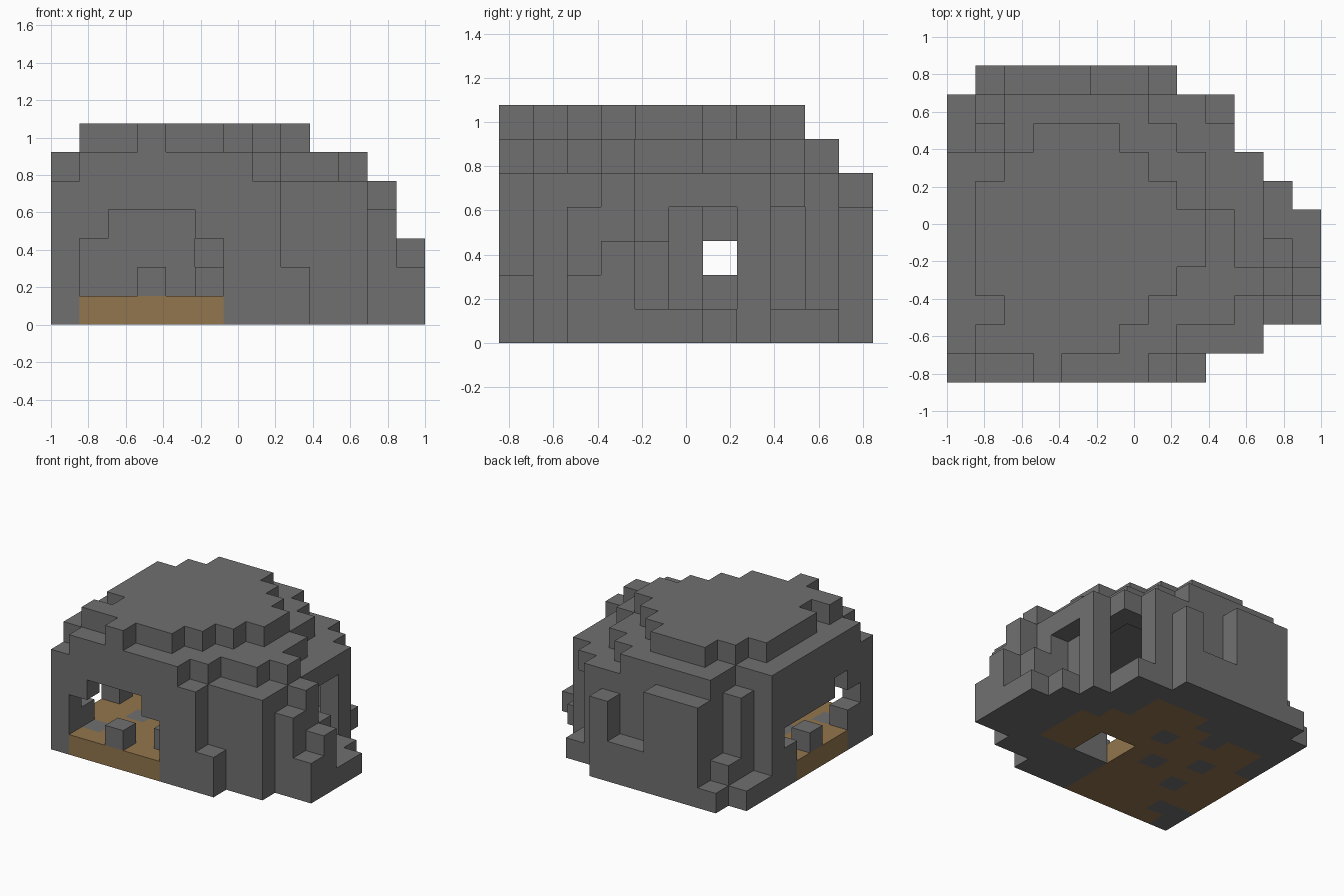
import bpy
import bmesh
from mathutils import Vector

cube = bpy.data.objects.get("Cube")
if cube:
    bpy.data.objects.remove(cube, do_unlink=True)

COLS, ROWS = 13, 11
UNIT = 2 / COLS


def material(name, color):
    mat = bpy.data.materials.new(name)
    mat.use_nodes = True
    mat.diffuse_color = color
    mat.node_tree.nodes["Principled BSDF"].inputs["Base Color"].default_value = color
    return mat


def box(xs, ys, zs):
    """All cells inside inclusive ranges; a plain number means a single cell."""
    spans = [s if isinstance(s, tuple) else (s, s) for s in (xs, ys, zs)]
    rx, ry, rz = [range(a, b + 1) for a, b in spans]
    return {(x, y, z) for x in rx for y in ry for z in rz}


def layer(spans, zs, first_row=0):
    """One left-to-right span of cells per row, front to back."""
    cells = set()
    for row, span in enumerate(spans, first_row):
        cells |= box(span, row, zs)
    return cells


# Stone footprint on the ground
base = layer([(0, 8), (0, 10)] + [(0, 12)] * 4
             + [(0, 11), (0, 10), (0, 9), (0, 9), (1, 7)], 0)

# Outer walls
walls = layer([(0, 7)] + [(0, 10)] * 7 + [(1, 9), (2, 8), (2, 7)], (1, 4))

# Stepped roof: lower tier and cap
roof = layer([(1, 6), (0, 7), (0, 9), (0, 10), (0, 9), (0, 9),
              (0, 8), (0, 8), (2, 7), (2, 6)], 5)
cap = layer([3, (1, 5), (2, 6), (1, 7), (1, 8), (1, 8), (1, 7), (2, 6), (3, 5)], 6)

# Hollow chamber, closed wherever the roof does not cover it
chamber = layer([(1, 5), (1, 5)] + [(1, 9)] * 5 + [(5, 8)], (1, 4), 1)
walls -= {c for c in chamber if c[2] < 4 or (c[0], c[1], 5) in roof}

# Front mouth and side mouth
walls -= box((1, 5), 0, (1, 2)) | box((2, 4), 0, 3)
walls -= box(0, (2, 5), 1) | box(0, (1, 6), 2) | box(0, 2, 3)

# Windows and the notches in the rear wall
walls -= box(10, (5, 6), (1, 3)) | box(9, 8, (1, 3))
walls -= box((5, 6), 10, (2, 4)) | box(7, 10, 4)

# Boulders leaning on the outside and an inner pillar
boulders = (box(8, 0, 1) | box(11, 2, (1, 3)) | box(11, 3, (1, 4))
            | box(11, 4, (1, 2)) | box(12, 2, 1) | box(12, 3, (1, 2))
            | box(1, 9, 1))
pillar = box(9, 5, (1, 3))

# Loose stones on the chamber floor
stones = box(3, 0, 1) | box(5, 1, 1) | box(0, 4, 1)

# Earth floor with a pit and scattered stone slabs
floor = layer([(1, 5), (1, 5), (0, 5), (0, 9), (0, 9), (0, 9),
               (1, 8), (1, 7), (5, 7)], 0)
pit = box((6, 7), (3, 4), 0)
for x, y in [(1, 1), (2, 3), (4, 4), (2, 5), (5, 6), (3, 7)]:
    floor.discard((x, y, 0))
base -= floor | pit
floor -= pit

grey = material("stone grey", (0.165, 0.163, 0.163, 1))
brown = material("earth brown", (0.29, 0.18, 0.075, 1))

parts = [
    ("stone_base", base, grey),
    ("cave_walls", walls, grey),
    ("roof_tier", roof, grey),
    ("roof_cap", cap, grey),
    ("boulders", boulders, grey),
    ("inner_pillar", pillar, grey),
    ("loose_stones", stones, grey),
    ("earth_floor", floor, brown),
]
solid = set().union(*(cells for _, cells, _ in parts))


def build(name, cells, mat):
    """Mesh the exposed sides of a group of cells."""
    bm = bmesh.new()
    origin = Vector((COLS / 2, ROWS / 2, 0))
    for cell in sorted(cells):
        centre = Vector(cell) + Vector((0.5, 0.5, 0.5)) - origin
        for axis in range(3):
            for sign in (-1, 1):
                normal = Vector((0, 0, 0))
                normal[axis] = sign
                if tuple(int(c + n) for c, n in zip(cell, normal)) in solid:
                    continue
                u = Vector((0, 0, 0))
                u[(axis + 1) % 3] = 0.5
                v = normal.cross(u)
                mid = centre + normal / 2
                corners = (mid - u - v, mid + u - v, mid + u + v, mid - u + v)
                bm.faces.new([bm.verts.new(p * UNIT) for p in corners])
    bmesh.ops.remove_doubles(bm, verts=bm.verts, dist=UNIT / 100)
    mesh = bpy.data.meshes.new(name)
    bm.to_mesh(mesh)
    bm.free()
    mesh.materials.append(mat)
    bpy.context.collection.objects.link(bpy.data.objects.new(name, mesh))


for part in parts:
    build(*part)
